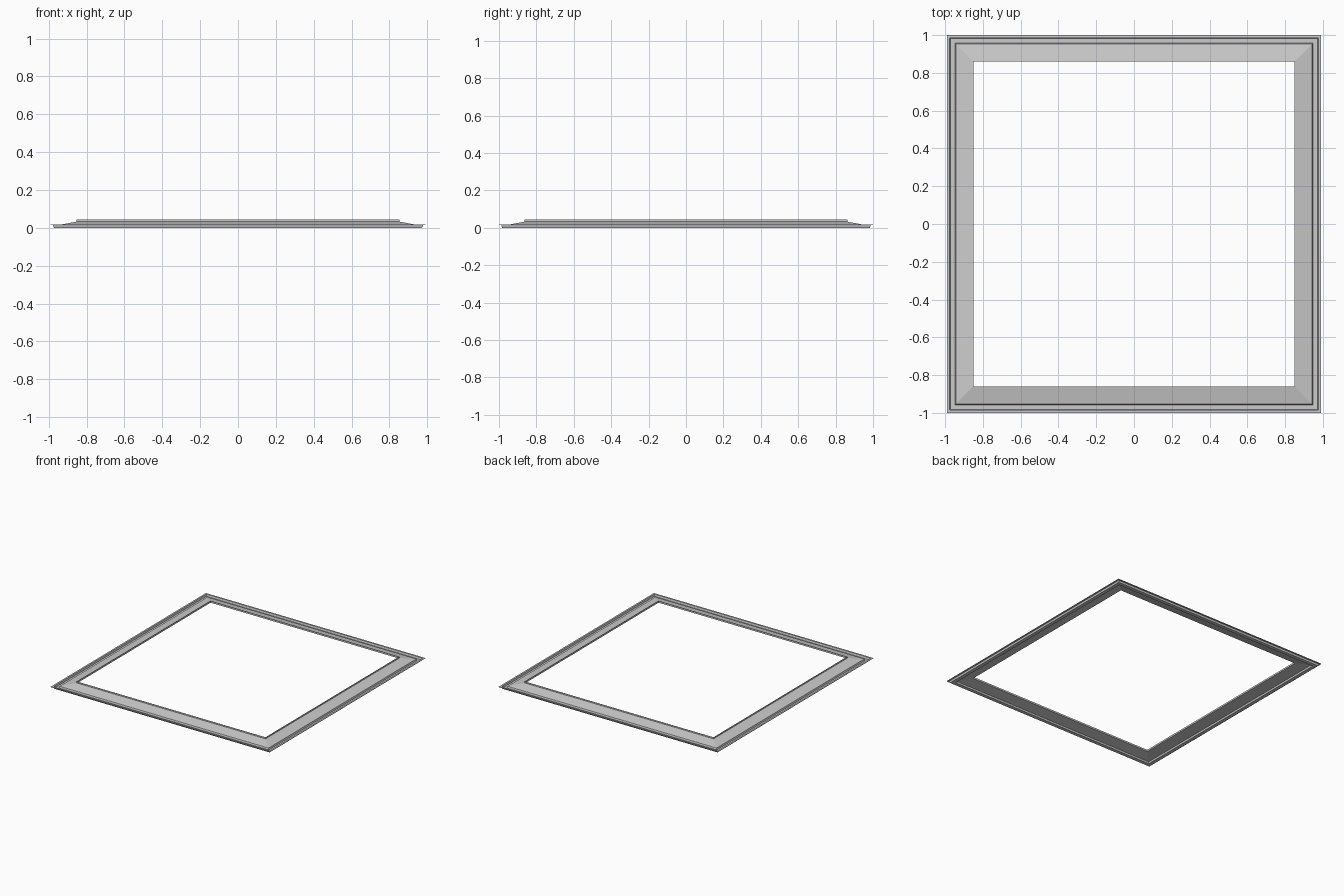
import bpy
import bmesh

if "Cube" in bpy.data.objects:
    bpy.data.objects.remove(bpy.data.objects["Cube"])

HALF_X, HALF_Y = 0.99, 1.0

# Cross-section of the thin moulding: (distance in from outer edge, height)
profile = [
    (0.000, 0.018), (0.014, 0.018),                  # outer rim
    (0.018, 0.003), (0.043, 0.003),                  # channel floor
    (0.047, 0.016), (0.137, 0.033),                  # sloping face
    (0.137, 0.044), (0.140, 0.044),                  # upright inner lip
    (0.140, 0.030), (0.050, 0.013),                  # underside of slope
    (0.046, 0.000), (0.017, 0.000),                  # underside of channel
    (0.013, 0.014), (0.000, 0.014),                  # underside of rim
]


def sweep_frame(name, section):
    """Sweep a closed section around a rectangle with mitred corners."""
    bm = bmesh.new()
    rings = []
    for sx, sy in ((-1, -1), (1, -1), (1, 1), (-1, 1)):
        rings.append([bm.verts.new((sx * (HALF_X - d), sy * (HALF_Y - d), z))
                      for d, z in section])
    n = len(section)
    for c in range(4):
        a, b = rings[c], rings[(c + 1) % 4]
        for i in range(n):
            j = (i + 1) % n
            bm.faces.new((a[i], b[i], b[j], a[j]))
    bmesh.ops.recalc_face_normals(bm, faces=bm.faces)
    mesh = bpy.data.meshes.new(name)
    bm.to_mesh(mesh)
    bm.free()
    obj = bpy.data.objects.new(name, mesh)
    bpy.context.collection.objects.link(obj)
    return obj


# Rectangular trim frame
sweep_frame("trim_frame", profile)
